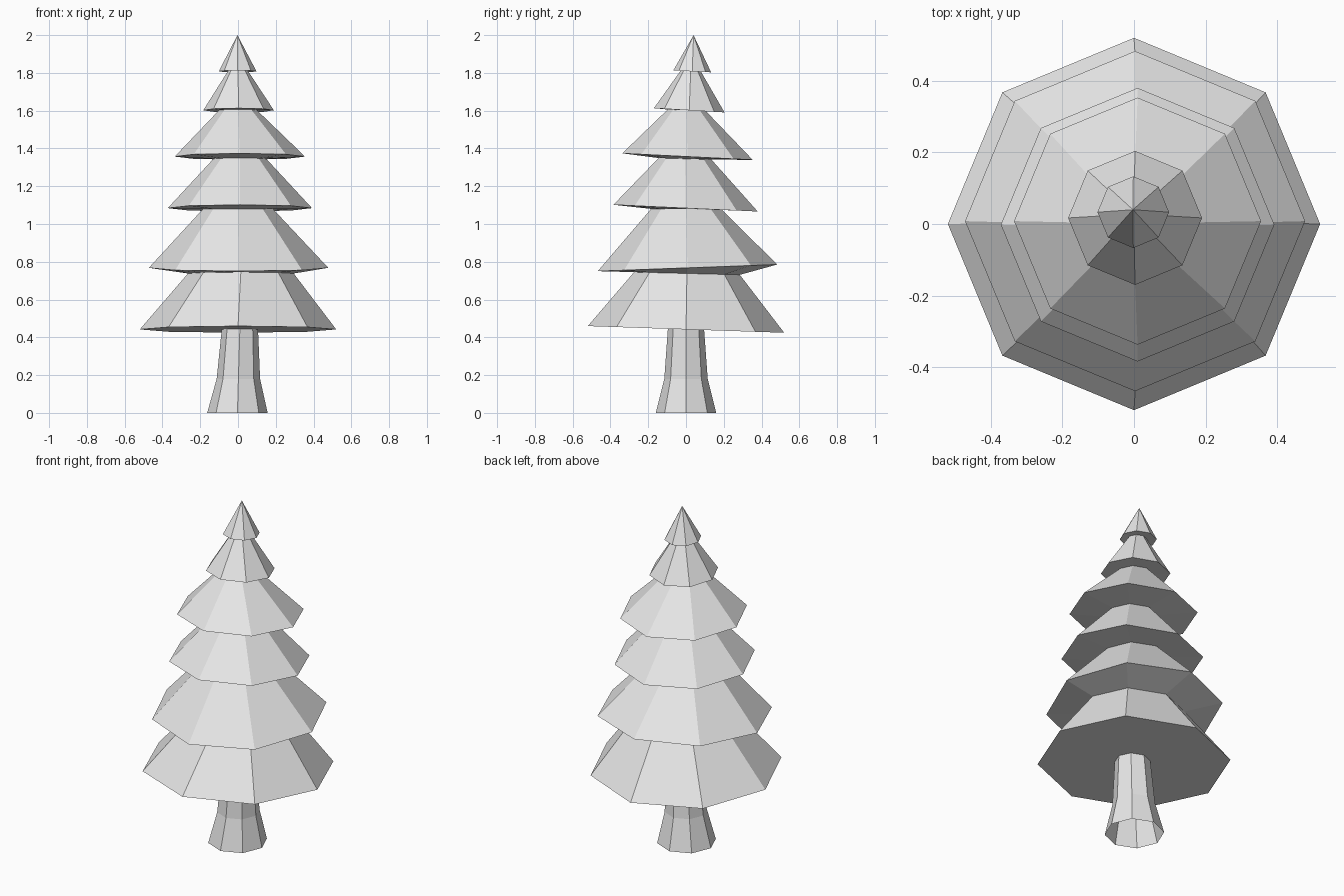
import bpy, bmesh, math

if "Cube" in bpy.data.objects:
    bpy.data.objects.remove(bpy.data.objects["Cube"])

SIDES = 8

mat = bpy.data.materials.new("light grey")
mat.diffuse_color = (0.8, 0.8, 0.8, 1.0)
mat.use_nodes = True
mat.node_tree.nodes["Principled BSDF"].inputs["Base Color"].default_value = mat.diffuse_color


def add_ring(bm, r, cx, cy, z, tilt=0.0):
    """Octagon with corners on the axes; tilt is the rise in z per unit of y."""
    verts = []
    for i in range(SIDES):
        a = 2 * math.pi * i / SIDES
        y = r * math.sin(a)
        verts.append(bm.verts.new((cx + r * math.cos(a), cy + y, z + tilt * y)))
    return verts


def build(name, rings, apex=None):
    """Skin a stack of rings, listed from bottom to top, with an optional tip."""
    bm = bmesh.new()
    loops = [add_ring(bm, *ring) for ring in rings]
    for lo, hi in zip(loops, loops[1:]):
        for i in range(SIDES):
            j = (i + 1) % SIDES
            bm.faces.new((lo[i], lo[j], hi[j], hi[i]))
    if apex:
        tip = bm.verts.new(apex)
        for i in range(SIDES):
            bm.faces.new((loops[-1][i], loops[-1][(i + 1) % SIDES], tip))
    mesh = bpy.data.meshes.new(name)
    bm.to_mesh(mesh)
    bm.free()
    mesh.materials.append(mat)
    obj = bpy.data.objects.new(name, mesh)
    bpy.context.collection.objects.link(obj)
    return obj


# Flared trunk, open underneath
build("trunk", [
    (0.16, -0.003, 0.0, 0.0),
    (0.115, 0.002, 0.0, 0.18),
    (0.096, 0.01, 0.0, 0.442, -0.034),
])

# Six tilted skirts joined in one zigzag: wide rim, then narrow neck
build("foliage", [
    (0.096, 0.01, 0.0, 0.442, -0.034),   # underside meets trunk
    (0.52, 0.0, 0.0, 0.442, -0.034),
    (0.28, 0.015, 0.005, 0.738, -0.025),
    (0.475, 0.003, 0.008, 0.768, 0.037),
    (0.185, 0.0, 0.0, 1.08, 0.0),
    (0.382, 0.01, -0.002, 1.084, -0.047),
    (0.14, 0.01, -0.005, 1.345, -0.03),
    (0.345, 0.01, 0.008, 1.357, -0.05),
    (0.1, 0.0, 0.003, 1.603, -0.03),
    (0.187, 0.003, 0.017, 1.602, -0.06),
    (0.052, 0.0, 0.025, 1.812, -0.03),
    (0.1, -0.002, 0.033, 1.808, -0.05),
], apex=(-0.003, 0.04, 2.0))
